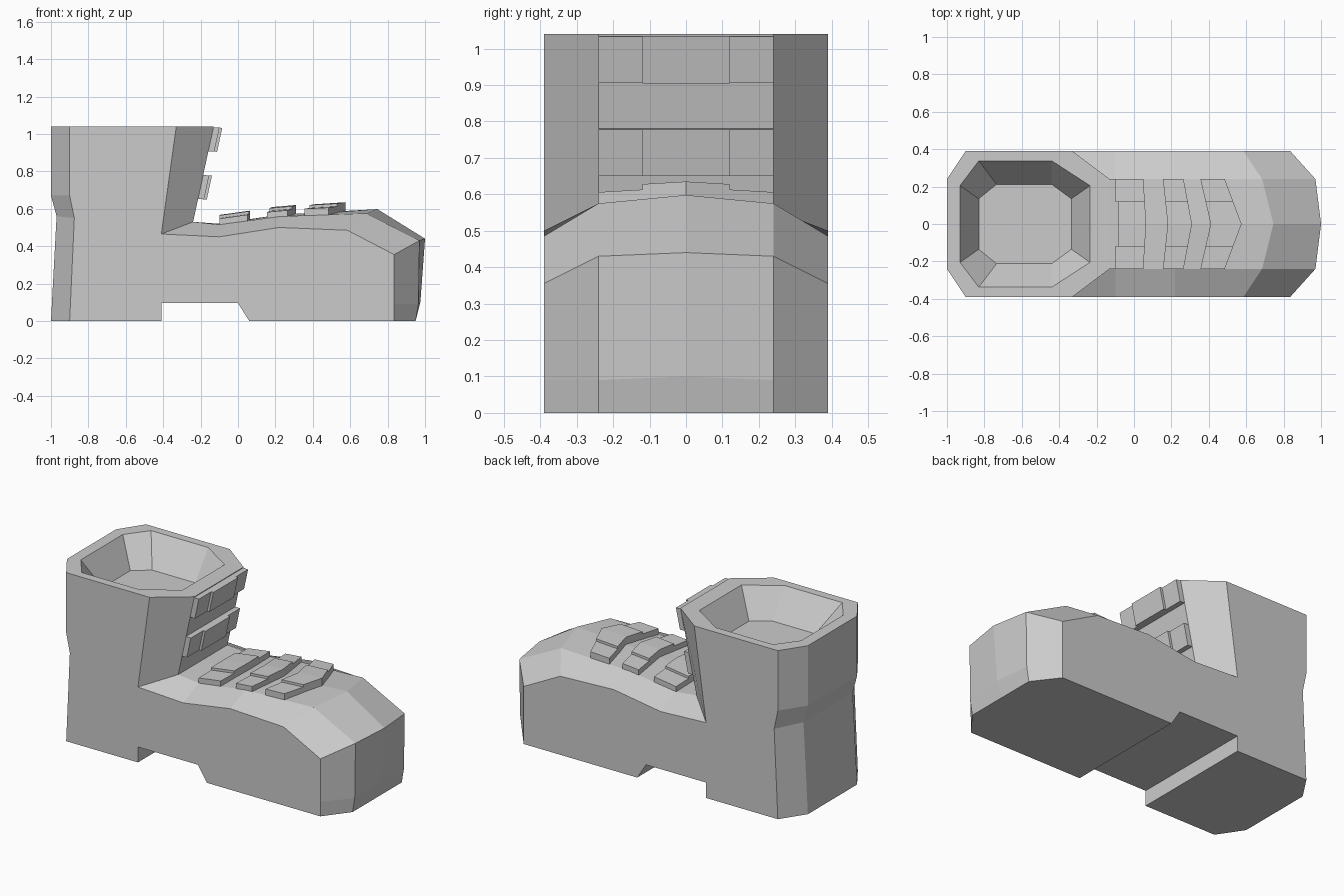
import bpy, bmesh

if "Cube" in bpy.data.objects:
    bpy.data.objects.remove(bpy.data.objects["Cube"])


def finish(bm, name):
    bmesh.ops.remove_doubles(bm, verts=bm.verts, dist=0.0005)
    bmesh.ops.recalc_face_normals(bm, faces=bm.faces)
    me = bpy.data.meshes.new(name)
    bm.to_mesh(me)
    bm.free()
    ob = bpy.data.objects.new(name, me)
    bpy.context.collection.objects.link(ob)
    return ob


def loft(bm, rings, skip=()):
    n = len(rings[0])
    for a, b in zip(rings, rings[1:]):
        for i in range(n):
            if i not in skip:
                j = (i + 1) % n
                bm.faces.new((a[i], a[j], b[j], b[i]))


# Boot body: matching side profiles (x, z) at the flank, the bevel and the centre
RIM = 3  # profile segment left open for the boot opening
sole = [(0.06, 0), (0, 0.095), (-0.41, 0.095), (-0.41, 0)]
flank = [(-0.9, 0), (-0.875, 0.55), (-0.9, 0.67), (-0.9, 1.04), (-0.33, 1.04),
         (-0.41, 0.465), (-0.1, 0.45), (0.22, 0.5), (0.585, 0.485),
         (0.835, 0.355), (0.835, 0.09), (0.835, 0)] + sole
back = [(-1, 0), (-0.97, 0.56), (-1, 0.67), (-1, 1.04), (-0.13, 1.04), (-0.24, 0.53)]
bevel = back + [(-0.1, 0.515), (0.22, 0.558), (0.685, 0.575),
                (0.97, 0.43), (0.965, 0.09), (0.95, 0)] + sole
centre = back + [(-0.1, 0.52), (0.22, 0.568), (0.745, 0.598),
                 (1.0, 0.44), (0.975, 0.1), (0.95, 0)] + sole

bm = bmesh.new()
cols = [[bm.verts.new((x, y, z)) for x, z in prof] for y, prof in
        ((-0.39, flank), (-0.24, bevel), (0, centre), (0.24, bevel), (0.39, flank))]
loft(bm, cols, skip=(RIM,))
bm.faces.new(cols[0])
bm.faces.new(cols[-1])

# Opening: rim ring, then sloped pit walls and floor
outer = [c[RIM] for c in cols] + [c[RIM + 1] for c in reversed(cols)]


def pit_ring(x0, x1, x2, x3, yo, yi, z):
    pts = [(x1, -yo), (x0, -yi), (x0, 0), (x0, yi), (x1, yo),
           (x2, yo), (x3, yi), (x3, 0), (x3, -yi), (x2, -yo)]
    return [bm.verts.new((x, y, z)) for x, y in pts]


lip = pit_ring(-0.93, -0.83, -0.44, -0.235, 0.338, 0.205, 1.04)
floor = pit_ring(-0.83, -0.735, -0.44, -0.335, 0.212, 0.135, 0.87)
loft(bm, [outer, lip, floor])
bm.faces.new(floor)
finish(bm, "boot_body")


# Lace straps: thick middle block and thinner ends, bent into a chevron
def strap(name, c0, c1, o0, o1, n):
    bm = bmesh.new()
    for ys, h in (((-0.24, -0.12), 0.032), ((-0.12, 0, 0.12), 0.047), ((0.12, 0.24), 0.032)):
        rings = []
        for y in ys:
            t = abs(y) / 0.24
            p, q = [[a + (b - a) * t for a, b in zip(c, o)] for c, o in ((c0, o0), (c1, o1))]
            rings.append([bm.verts.new((s[0] + n[0] * d, y, s[1] + n[1] * d))
                          for s, d in ((p, -0.02), (p, h), (q, h), (q, -0.02))])
        loft(bm, rings)
        bm.faces.new(rings[0])
        bm.faces.new(rings[-1])
    finish(bm, name)


up, fwd = (0, 1), (1, -0.05)
strap("foot_strap_rear", (-0.1, 0.52), (0.065, 0.543), (-0.1, 0.515), (0.05, 0.536), up)
strap("foot_strap_middle", (0.18, 0.562), (0.31, 0.573), (0.155, 0.55), (0.265, 0.56), up)
strap("foot_strap_front", (0.41, 0.577), (0.575, 0.588), (0.355, 0.568), (0.485, 0.574), up)
for name, z in (("shaft_strap_upper", 0.907), ("shaft_strap_lower", 0.652)):
    lo, hi = [(-0.13 - 0.216 * (1.04 - h), h) for h in (z, z + 0.128)]
    strap(name, lo, hi, lo, hi, fwd)
